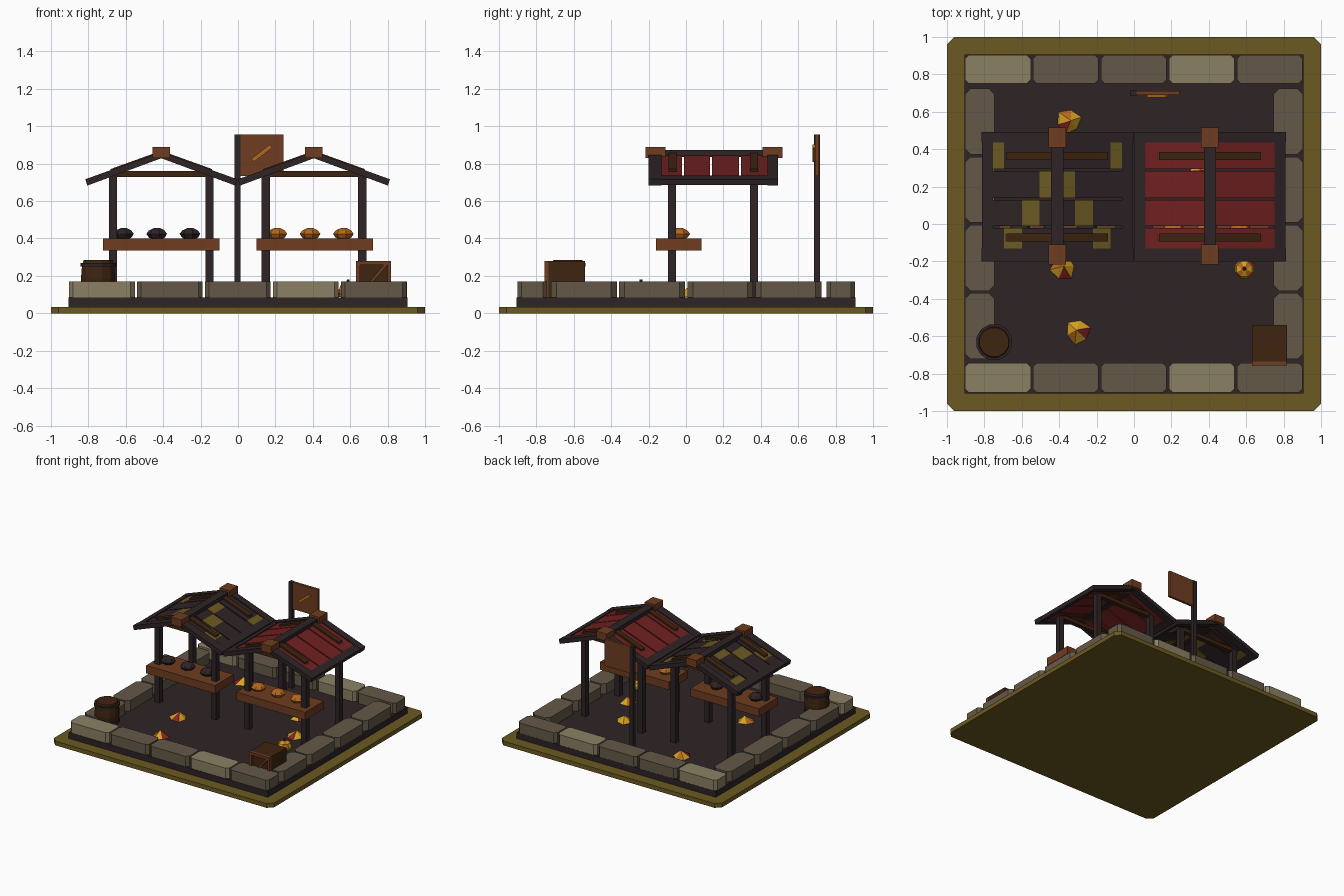
import bpy, bmesh, math
from mathutils import Vector

if "Cube" in bpy.data.objects:
    bpy.data.objects.remove(bpy.data.objects["Cube"])

def lin(h):
    v = [int(h[i:i + 2], 16) / 255 for i in (0, 2, 4)]
    return [c / 12.92 if c < 0.04045 else ((c + 0.055) / 1.055) ** 2.4 for c in v] + [1]

MATS = {}
for n, h in dict(dark_timber="2e2325", olive="6c5a22", light_stone="8a8064", dark_stone="645948",
                 red_cloth="702021", brown_wood="6e3c20", deep_brown="3e2410",
                 leaf_yellow="d8a420", leaf_orange="b4661f", leaf_red="8a2226").items():
    MATS[n] = bpy.data.materials.new(n)
    MATS[n].diffuse_color = lin(h)

def finish(bm, name, *mats):
    bmesh.ops.recalc_face_normals(bm, faces=bm.faces)
    me = bpy.data.meshes.new(name)
    bm.to_mesh(me)
    bm.free()
    for m in mats:
        me.materials.append(MATS[m])
    ob = bpy.data.objects.new(name, me)
    bpy.context.collection.objects.link(ob)
    return ob

def extrude(name, pts, axis, a, b, mat):
    """Extrude a 2D outline along y (points are x,z) or z (points are x,y)."""
    bm = bmesh.new()
    put = (lambda p, t: (p[0], t, p[1])) if axis == 'y' else (lambda p, t: (p[0], p[1], t))
    lo = [bm.verts.new(put(p, a)) for p in pts]
    hi = [bm.verts.new(put(p, b)) for p in pts]
    bm.faces.new(lo)
    bm.faces.new(hi)
    for i in range(len(pts)):
        j = (i + 1) % len(pts)
        bm.faces.new((lo[i], lo[j], hi[j], hi[i]))
    return finish(bm, name, mat)

def box(name, x0, x1, y0, y1, z0, z1, mat):
    return extrude(name, [(x0, y0), (x1, y0), (x1, y1), (x0, y1)], 'z', z0, z1, mat)

def slab(name, x0, x1, y0, y1, z0, z1, c, mat):
    """Block with its four upright corners cut off."""
    pts = [(x0 + c, y0), (x1 - c, y0), (x1, y0 + c), (x1, y1 - c),
           (x1 - c, y1), (x0 + c, y1), (x0, y1 - c), (x0, y0 + c)]
    return extrude(name, pts, 'z', z0, z1, mat)

def rings(name, x, y, prof, n, *mats, rule=None):
    """Lathe of (radius, z) rings with flat caps."""
    bm = bmesh.new()
    rs = [[bm.verts.new((x + r * math.cos(2 * math.pi * (i + .5) / n),
                         y + r * math.sin(2 * math.pi * (i + .5) / n), z)) for i in range(n)] for r, z in prof]
    bm.faces.new(rs[0])
    bm.faces.new(rs[-1])
    for p, q in zip(rs, rs[1:]):
        for i in range(n):
            j = (i + 1) % n
            f = bm.faces.new((p[i], p[j], q[j], q[i]))
            f.material_index = rule(i) if rule else 0
    return finish(bm, name, *mats)

FLOOR = 0.085
# ground and paved floor
slab("ground", -1, 1, -1, 1, 0, 0.035, 0.04, "olive")
box("floor", -.905, .905, -.905, .905, 0.035, FLOOR, "dark_timber")

# stone border: front and back rows of five, side columns of four
for i in range(5):
    x = -.904 + i * .3635
    m = "light_stone" if i in (0, 3) else "dark_stone"
    for nm, y0, y1 in (("front", -.902, -.738), ("back", .75, .908)):
        slab(nm + "_stone", x, x + .352, y0, y1 - .004, FLOOR, .17, .022, m)
for i in range(4):
    y = -.722 + i * .3645
    for nm, x0 in (("left", -.904), ("right", .746)):
        slab(nm + "_stone", x0, x0 + .158, y, y + .352, FLOOR, .17, .03, "dark_stone")

# roof slope height at distance d from the ridge
def rz(d):
    return .863 - .36 * d

def sloped(name, cx, s, d0, d1, y0, y1, up, thick, mat):
    pts = [(cx + s * d0, rz(d0) + up), (cx + s * d1, rz(d1) + up),
           (cx + s * (d1 - .3 * thick), rz(d1) + up - thick), (cx + s * d0, rz(d0) + up - thick)]
    extrude(name, pts, 'y', y0, y1, mat)

PLANKS = [(-.13, -.021, 2), (-.011, .129, 1), (.139, .284, 0), (.294, .435, 3)]
CELLS = [.03, .095, .19, .285, .35]

def stall(cx, side, goods):
    # posts, tie beams, counter
    for y in (-.075, .363):
        for s in (-1, 1):
            px = cx + s * .258
            box(side + "_post", px - .022, px + .022, y - .022, y + .022, FLOOR, .755, "dark_timber")
        box(side + "_tie_beam", cx - .24, cx + .24, y - .018, y + .018, .73, .76, "deep_brown")
    m = .41 if cx > 0 else -.41
    box(side + "_counter", m - .312, m + .312, -.16, .083, .335, .40, "brown_wood")
    # roof frame: gable rafters, eaves, ridge, ridge end blocks
    for s in (-1, 1):
        for y0, y1 in ((-.2, -.13), (.435, .493)):
            sloped(side + "_gable_rafter", cx, s, 0, .406, y0, y1, 0, .034, "dark_timber")
        sloped(side + "_eave", cx, s, .345, .404, -.13, .435, -.002, .03, "dark_timber")
        # cover battens lying over the posts
        for y in (-.072, .363):
            sloped(side + "_batten", cx, s, .03, .272, y - .022, y + .022, .006, .03, "deep_brown")
        # roof planks, one coloured cell per plank on the striped roof
        for y0, y1, k in PLANKS:
            if cx > 0:
                sloped(side + "_roof_plank", cx, s, .03, .35, y0, y1, -.008, .014, "red_cloth")
            else:
                for c in range(4):
                    pts = [(cx + s * d, rz(d) - o) for d, o in ((CELLS[c], .008), (CELLS[c + 1], .008),
                                                               (CELLS[c + 1], .022), (CELLS[c], .022))]
                    extrude(side + "_roof_plank", pts, 'y', y0, y1, "olive" if c == k else "dark_timber")
    box(side + "_ridge", cx - .033, cx + .033, -.198, .491, .835, .873, "dark_timber")
    for y0, y1 in ((-.217, -.11), (.41, .517)):
        box(side + "_ridge_block", cx - .047, cx + .047, y0, y1, .83, .89, "brown_wood")
    # faceted goods on the counter
    for i in (-1, 0, 1):
        gx = cx + i * .178 + (-.022 if cx < 0 else -.018)
        rings(side + "_goods", gx, -.035, [(.022, .395), (.045, .405), (.058, .425), (.044, .443), (.016, .456)],
              7, goods)

stall(-.41, "left", "dark_timber")
stall(.406, "right", "leaf_orange")

# sign on a pole
box("sign_pole", -.018, .014, .684, .716, FLOOR, .955, "dark_timber")
box("sign_board", .014, .243, .69, .71, .735, .955, "brown_wood")
extrude("sign_mark", [(.07, .825), (.085, .81), (.183, .885), (.168, .902)], 'y', .676, .69, "leaf_orange")

# barrel with two hoops
BX, BY = -.748, -.632
rings("barrel", BX, BY, [(.075, FLOOR), (.09, .125), (.095, .185), (.09, .245), (.08, .285)], 12, "deep_brown")
for z in (.12, .25):
    rings("barrel_hoop", BX, BY, [(.098, z), (.098, z + .02)], 12, "dark_timber")

# crate with framed and braced front
box("crate", .632, .818, -.735, -.54, FLOOR, .28, "deep_brown")
for a, b, c, d in ((.632, .818, FLOOR, .107), (.632, .818, .258, .28), (.632, .652, .107, .258), (.798, .818, .107, .258)):
    box("crate_frame", a, b, -.757, -.735, c, d, "brown_wood")
extrude("crate_brace", [(.652, .107), (.672, .107), (.798, .258), (.778, .258)], 'y', -.752, -.735, "brown_wood")

# pumpkin with a stem
rings("pumpkin", .59, -.24, [(.022, FLOOR), (.05, .1), (.055, .125), (.045, .15), (.018, .163)], 8,
      "leaf_orange", "leaf_yellow", rule=lambda i: i % 2)
rings("pumpkin_stem", .59, -.24, [(.011, .158), (.008, .18)], 5, "dark_timber")

# leaf heaps: lopsided five-sided cones with mixed facet colours
for x, y, a in ((-.35, .55, .3), (-.38, -.235, 1.2), (-.3, -.575, 2.4), (.52, 0, .9), (.36, .28, 2)):
    bm = bmesh.new()
    tip = bm.verts.new((x + .012 * math.cos(a), y + .012 * math.sin(a), FLOOR + .052))
    rim = [bm.verts.new((x + (.072 - .012 * (i % 2)) * math.cos(a + i * math.tau / 6),
                         y + (.072 - .012 * (i % 2)) * math.sin(a + i * math.tau / 6),
                         FLOOR + .002)) for i in range(6)]
    bm.faces.new(rim)
    for i in range(6):
        bm.faces.new((rim[i], rim[(i + 1) % 6], tip)).material_index = (0, 1, 0, 2, 0, 0)[i]
    finish(bm, "leaf_heap", "leaf_yellow", "leaf_orange", "leaf_red")

for m in bpy.data.materials:
    if m.users and not m.is_grease_pencil:
        m.use_nodes = True
        m.node_tree.nodes["Principled BSDF"].inputs["Base Color"].default_value = m.diffuse_color
